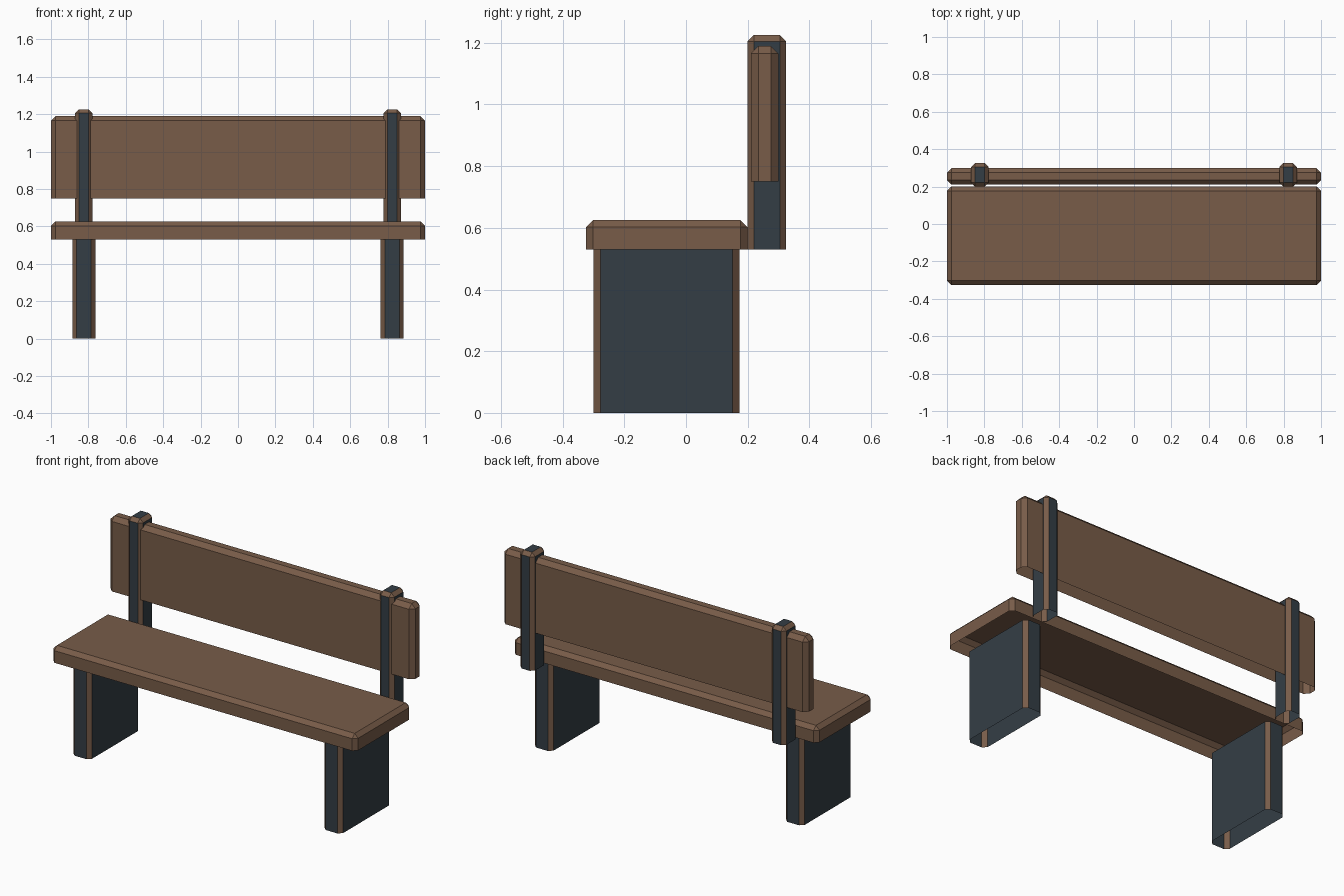
import bpy
import bmesh

cube = bpy.data.objects.get("Cube")
if cube:
    bpy.data.objects.remove(cube, do_unlink=True)


def make_material(name, rgb):
    mat = bpy.data.materials.new(name)
    mat.use_nodes = True
    color = (*rgb, 1.0)
    mat.diffuse_color = color
    bsdf = next(n for n in mat.node_tree.nodes if n.type == "BSDF_PRINCIPLED")
    bsdf.inputs["Base Color"].default_value = color
    return mat


wood = make_material("brown_wood", (0.188, 0.107, 0.066))
slate = make_material("dark_slate", (0.034, 0.048, 0.060))


def chamfered_shell(name, x, y, z, chamfer, panel=wood, bevel_top=True):
    """Box with chamfered upright (and top) edges, hollow underneath.
    Flat panels take the panel material, chamfers stay wood."""
    bm = bmesh.new()
    bmesh.ops.create_cube(bm, size=1)
    for v in bm.verts:
        for axis, (low, high) in enumerate((x, y, z)):
            v.co[axis] = high if v.co[axis] > 0 else low

    # Chamfer the uprights and, if wanted, the top rim
    edges = []
    for e in bm.edges:
        a, b = e.verts
        upright = abs(a.co.z - b.co.z) > 0.01
        top = min(a.co.z, b.co.z) > z[1] - 0.001
        if upright or (top and bevel_top):
            edges.append(e)
    bmesh.ops.bevel(bm, geom=edges, offset=chamfer, offset_type="OFFSET",
                    segments=1, profile=0.5, affect="EDGES")
    bm.normal_update()

    # Open the hidden ends
    ends = [f for f in bm.faces if f.normal.z < -0.9
            or (f.normal.z > 0.9 and not bevel_top)]
    bmesh.ops.delete(bm, geom=ends, context="FACES")

    # Axis-aligned faces are panels
    for f in bm.faces:
        f.material_index = int(max(abs(c) for c in f.normal) > 0.99)

    mesh = bpy.data.meshes.new(name)
    bm.to_mesh(mesh)
    bm.free()
    mesh.materials.append(wood)
    mesh.materials.append(panel)
    obj = bpy.data.objects.new(name, mesh)
    bpy.context.collection.objects.link(obj)
    return obj


# Planks
chamfered_shell("seat", (-1, 1), (-0.325, 0.2), (0.53, 0.625), 0.023)
chamfered_shell("backrest", (-1, 1), (0.21, 0.3), (0.75, 1.19), 0.025)

# Legs and back posts on both sides
for side, sign in (("left", 1), ("right", -1)):
    leg_x = sorted((sign * 0.763, sign * 0.885))
    post_x = sorted((sign * 0.777, sign * 0.872))
    chamfered_shell(side + "_leg", leg_x, (-0.3, 0.173), (0, 0.53),
                    0.022, slate, bevel_top=False)
    chamfered_shell(side + "_back_post", post_x, (0.2, 0.325), (0.53, 1.226),
                    0.021, slate)
